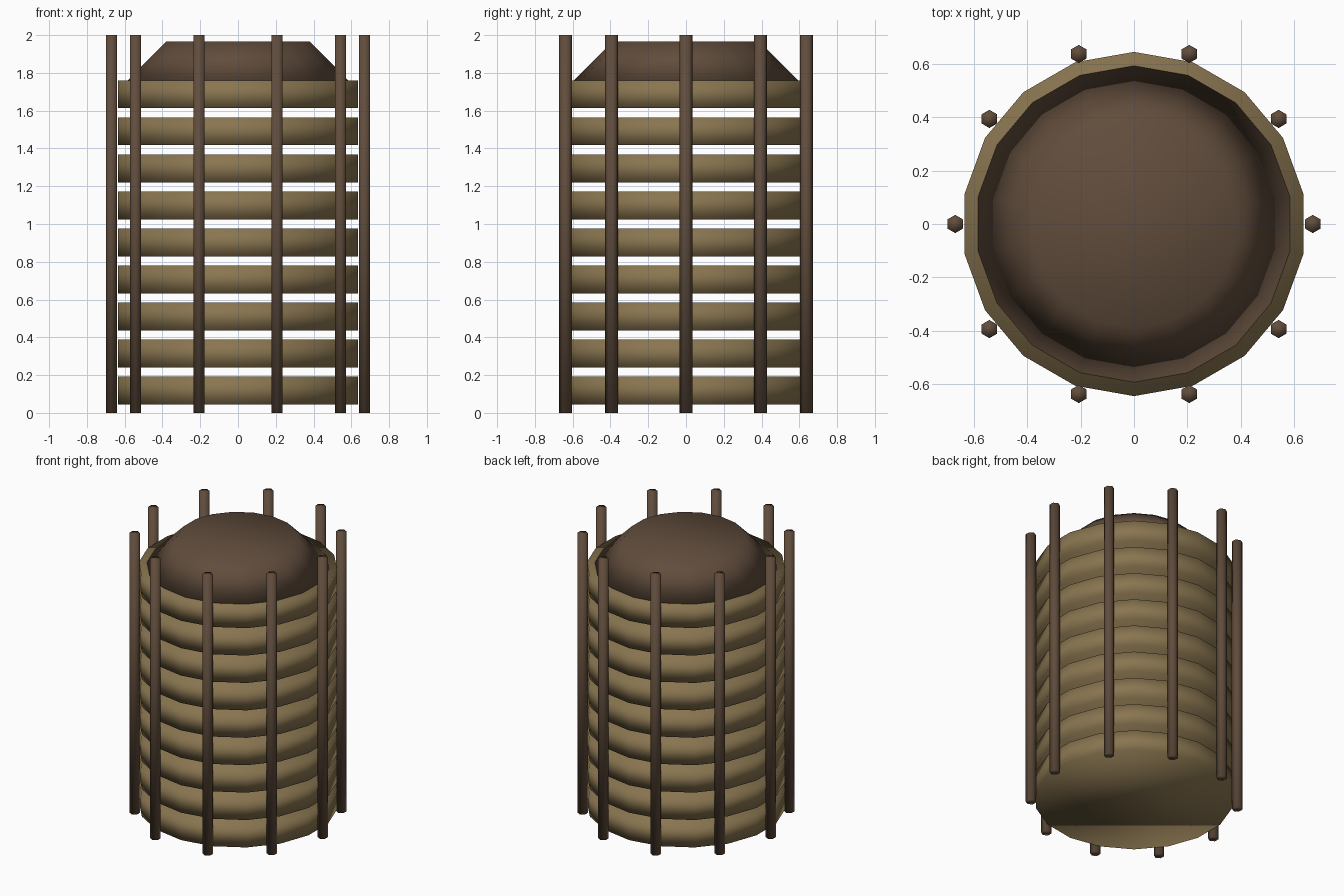
import bpy, math

if "Cube" in bpy.data.objects:
    bpy.data.objects.remove(bpy.data.objects["Cube"])

def material(name, rgb):
    m = bpy.data.materials.new(name)
    m.diffuse_color = (*rgb, 1)
    m.use_nodes = True
    m.node_tree.nodes["Principled BSDF"].inputs["Base Color"].default_value = m.diffuse_color
    return m

straw = material("straw_tan", (0.25, 0.178, 0.080))
wood = material("dark_brown", (0.118, 0.073, 0.045))

def finish(name, mat):
    ob = bpy.context.object
    ob.name = name
    ob.data.materials.append(mat)
    bpy.ops.object.shade_smooth()   # soft shading runs over the rims as well
    return ob

# Stacked round bales with narrow gaps between them
RINGS, STEP, THICK = 9, 0.196, 0.147
for i in range(RINGS):
    z0 = 0.045 + i * STEP
    bpy.ops.mesh.primitive_cylinder_add(vertices=18, radius=0.645, depth=THICK,
                                        location=(0, 0, z0 + THICK / 2))
    finish(f"bale_ring_{i + 1}", straw)

# Tapered lid on the top ring
bpy.ops.mesh.primitive_cone_add(vertices=18, radius1=0.593, radius2=0.388,
                                depth=0.205, location=(0, 0, 1.8625))
finish("lid", wood)

# Ten upright hexagonal posts around the stack
for i in range(10):
    a = math.radians(36 * i)
    bpy.ops.mesh.primitive_cylinder_add(vertices=6, radius=0.034, depth=2.0,
                                        location=(0.67 * math.cos(a), 0.67 * math.sin(a), 1.0))
    finish(f"post_{i + 1}", wood)
